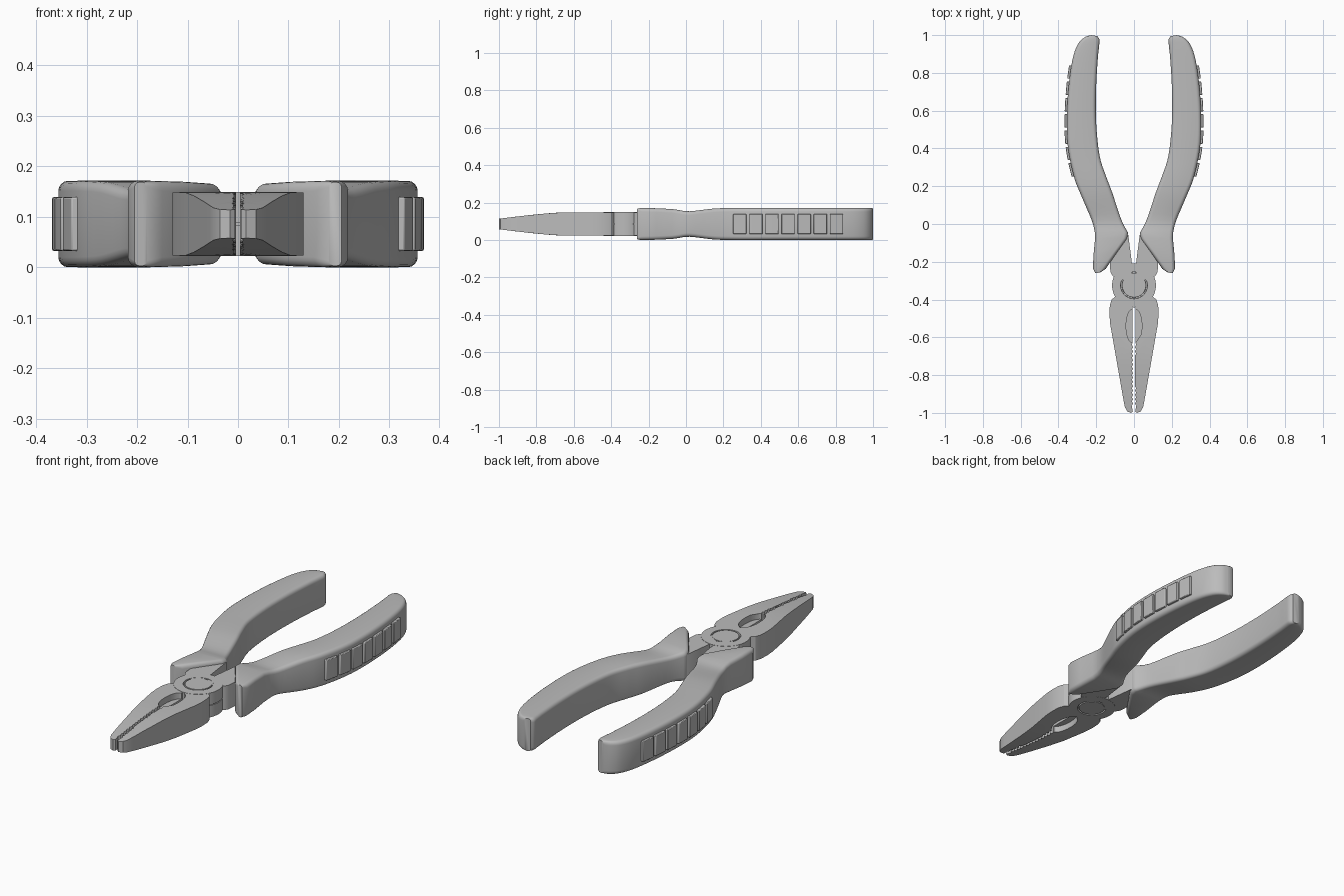
import bpy, bmesh, math
from mathutils import Vector

if "Cube" in bpy.data.objects:
    bpy.data.objects.remove(bpy.data.objects["Cube"])

MID = 0.0855      # height of the symmetry plane
STEEL = 0.062     # half thickness of the metal
PIVOT_Y = -0.325

grey = bpy.data.materials.new("plain grey")
grey.use_nodes = True
grey.diffuse_color = (0.5, 0.5, 0.5, 1)
grey.node_tree.nodes["Principled BSDF"].inputs["Base Color"].default_value = (0.5, 0.5, 0.5, 1)


def finish(name, bm, angle=35):
    bmesh.ops.recalc_face_normals(bm, faces=bm.faces)
    me = bpy.data.meshes.new(name)
    bm.to_mesh(me)
    bm.free()
    me.materials.append(grey)
    me.shade_smooth()
    me.set_sharp_from_angle(angle=math.radians(angle))
    ob = bpy.data.objects.new(name, me)
    bpy.context.collection.objects.link(ob)
    return ob


def prism(outline, half, side):
    """Extrude a plan outline symmetrically about the middle plane."""
    bm = bmesh.new()
    low = [bm.verts.new((x * side, y, MID - half)) for x, y in outline]
    high = [bm.verts.new((x * side, y, MID + half)) for x, y in outline]
    bm.faces.new(low)
    bm.faces.new(high)
    for i in range(len(low)):
        j = (i + 1) % len(low)
        bm.faces.new((low[i], low[j], high[j], high[i]))
    return bm


def taper(bm):
    """Thin the jaw gradually towards its tip."""
    bmesh.ops.triangulate(bm, faces=bm.faces)
    for y in (-0.66, -0.75, -0.87):
        bmesh.ops.bisect_plane(bm, geom=bm.verts[:] + bm.edges[:] + bm.faces[:],
                               plane_co=(0, y, 0), plane_no=(0, 1, 0))
    for v in bm.verts:
        t = max(0, (-0.66 - v.co.y) / 0.34)
        v.co.z = MID + (v.co.z - MID) * (1 - 0.55 * t ** 1.3)


def smooth_path(rows, steps):
    """Catmull-Rom interpolation through rows of numbers."""
    rows = [Vector(r) for r in rows]
    out = []
    for i in range(len(rows) - 1):
        a, b, c = rows[max(i - 1, 0)], rows[i], rows[i + 1]
        d = rows[min(i + 2, len(rows) - 1)]
        for k in range(steps):
            t = k / steps
            out.append(0.5 * (2 * b + (c - a) * t + (2 * a - 5 * b + 4 * c - d) * t * t
                              + (3 * b - a - 3 * c + d) * t ** 3))
    return out + [rows[-1]]


# Handle stations: inner x, inner y, outer x, outer y, half height
front_stations = [
    (0.180, -0.257, 0.205, -0.261, 0.083),
    (0.150, -0.238, 0.218, -0.235, 0.0855),
    (0.093, -0.155, 0.214, -0.160, 0.084),
    (0.036, -0.075, 0.206, -0.075, 0.080),
]
grip_stations = [
    (0.032, -0.045, 0.208, -0.040, 0.075),
    (0.068, 0.025, 0.224, 0.020, 0.068),
    (0.116, 0.168, 0.275, 0.140, 0.082),
    (0.147, 0.250, 0.317, 0.247, 0.0855),
    (0.182, 0.360, 0.349, 0.400, 0.0855),
    (0.200, 0.530, 0.356, 0.550, 0.0855),
    (0.201, 0.710, 0.347, 0.720, 0.0855),
    (0.192, 0.870, 0.326, 0.870, 0.0855),
    (0.185, 0.940, 0.298, 0.950, 0.0855),
    (0.183, 0.975, 0.262, 0.988, 0.0855),
    (0.193, 0.994, 0.225, 1.000, 0.0840),
]
stations = [Vector(r) for r in front_stations] + smooth_path(grip_stations, 4)


def section(row):
    """Rounded rectangle spanning from the inner to the outer edge."""
    a, b, h = Vector((row[0], row[1])), Vector((row[2], row[3])), row[4]
    width = (b - a).length
    r = min(0.02, width * 0.4)
    ring = []
    for cx, cz, start in ((width - r, h - r, 0), (r, h - r, 90),
                          (r, r - h, 180), (width - r, r - h, 270)):
        for k in range(5):
            t = math.radians(start + k * 22.5)
            p = a + (b - a) * ((cx + r * math.cos(t)) / width)
            ring.append((p.x, p.y, MID + cz + r * math.sin(t)))
    return ring


def handle(name, side):
    bm = bmesh.new()
    rings = [[bm.verts.new((x * side, y, z)) for x, y, z in section(s)] for s in stations]
    for p, q in zip(rings, rings[1:]):
        n = len(p)
        for i in range(n):
            bm.faces.new((p[i], p[(i + 1) % n], q[(i + 1) % n], q[i]))
    bm.faces.new(rings[0])
    bm.faces.new(rings[-1])
    finish(name, bm, 40)


def outer_x(y):
    """Outer edge of the handle at a given y."""
    for p, q in zip(stations, stations[1:]):
        if p[3] <= y <= q[3] and q[3] > p[3]:
            return p[2] + (q[2] - p[2]) * (y - p[3]) / (q[3] - p[3])
    return stations[-1][2]


def grip_pads(label, side):
    for i in range(7):
        y0 = 0.252 + i * 0.0862
        ys = [y0 + k * 0.0235 for k in range(4)]
        outline = [(outer_x(y) - 0.015, y) for y in ys]
        outline += [(outer_x(y) + 0.012, y) for y in reversed(ys)]
        ob = finish(f"{label}_grip_pad_{i + 1}", prism(outline, 0.053, side))
        bevel = ob.modifiers.new("soft edges", "BEVEL")
        bevel.width = 0.003
        bevel.segments = 2


GAP = 0.008
outer_jaw = [(0.016, -1.0), (0.036, -0.992), (0.048, -0.97), (0.056, -0.93),
             (0.126, -0.53), (0.130, -0.48), (0.128, -0.43), (0.118, -0.40),
             (0.100, -0.385), (0.080, -0.38), (GAP, -0.40)]
hole = [(GAP + 0.034 * math.sin(math.pi * k / 12), -0.54 + 0.088 * math.cos(math.pi * k / 12))
        for k in range(13)]
teeth = [(0.004 if k % 2 else 0.012, -0.64 - k * 0.0115) for k in range(29)]
tang = [(0.010, -0.29), (0.012, -0.20), (0.030, -0.06), (0.060, -0.02), (0.150, -0.15),
        (0.128, -0.20), (0.125, -0.255), (0.112, -0.275), (0.080, -0.30)]

for label, side in (("left", 1), ("right", -1)):
    handle(f"{label}_handle", side)
    grip_pads(label, side)

    # Jaw with toothed inner edge and scooped opening
    jaw = prism(outer_jaw + hole + teeth + [(0.006, -0.992)], STEEL, side)
    taper(jaw)
    finish(f"{label}_jaw", jaw, 25)

    # Thin floor inside the scooped opening
    floor = [(GAP, -0.45), (0.06, -0.45), (0.06, -0.63), (GAP, -0.63)]
    finish(f"{label}_jaw_recess_floor", prism(floor, 0.03, side))

    # Metal neck running into the handle
    finish(f"{label}_neck", prism(tang, STEEL, side))

# Turned pivot: rivet, ring groove and a seam between the two halves
T = STEEL + 0.001
upper = [(0, T), (0.063, T), (0.064, T - 0.012), (0.070, T - 0.012), (0.071, T),
         (0.116, T), (0.116, 0.002), (0.111, 0.002)]
profile = upper + [(r, -z) for r, z in reversed(upper)]
bm = bmesh.new()
line = [bm.verts.new((r, PIVOT_Y, MID + z)) for r, z in profile]
edges = [bm.edges.new(pair) for pair in zip(line, line[1:])]
bmesh.ops.spin(bm, geom=line + edges, cent=(0, PIVOT_Y, 0), axis=(0, 0, 1),
               angle=math.tau, steps=48)
bmesh.ops.remove_doubles(bm, verts=bm.verts, dist=0.0002)
finish("pivot_joint", bm)
